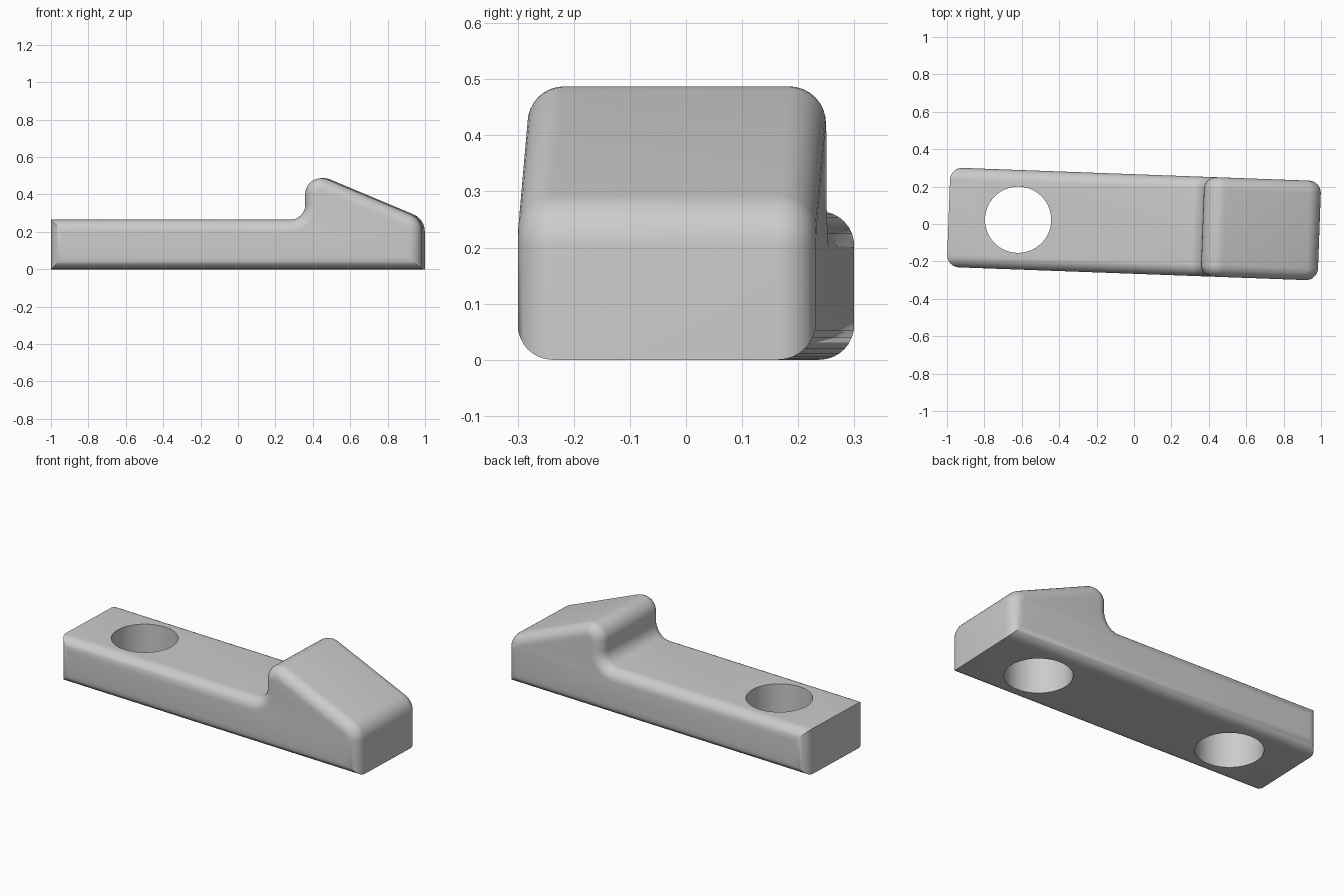
import bpy, bmesh, math
from mathutils import Vector, Matrix

cube = bpy.data.objects.get("Cube")
if cube:
    bpy.data.objects.remove(cube, do_unlink=True)

HALF_LENGTH, HALF_WIDTH, SLAB = 0.992, 0.266, 0.265
EDGE = 0.065                      # rounding of the side edges
HOLE_X, HOLE_R = 0.62, 0.177
TILT = Matrix.Rotation(math.radians(-2.1), 4, "Z")

steel = bpy.data.materials.new("plain grey")
steel.use_nodes = True
steel.diffuse_color = (0.6, 0.6, 0.6, 1)
steel.node_tree.nodes["Principled BSDF"].inputs["Base Color"].default_value = (0.6, 0.6, 0.6, 1)


def rounded(corners, steps=10):
    """Replace each corner (x, z, radius) by an arc."""
    out = []
    for i, (x, z, r) in enumerate(corners):
        p = Vector((x, z))
        if r == 0:
            out.append(p)
            continue
        a = (Vector(corners[i - 1][:2]) - p).normalized()
        b = (Vector(corners[(i + 1) % len(corners)][:2]) - p).normalized()
        half = a.angle(b) / 2
        centre = p + (a + b).normalized() * r / math.sin(half)
        start = p + a * r / math.tan(half) - centre
        end = p + b * r / math.tan(half) - centre
        sweep = start.angle(end)
        for k in range(steps + 1):
            t = k / steps
            arc = start * math.sin((1 - t) * sweep) + end * math.sin(t * sweep)
            out.append(centre + arc / math.sin(sweep))
    return out


def inset(points, d):
    """Move a clockwise outline inwards by d with mitred corners."""
    out = []
    for i, p in enumerate(points):
        e = (p - points[i - 1]).normalized()
        f = (points[(i + 1) % len(points)] - p).normalized()
        n, m = Vector((e.y, -e.x)), Vector((f.y, -f.x))
        out.append(p + (n + m) * d / (1 + n.dot(m)))
    return out


# Side outline: flat bar, concave step, sloping nose
outline = rounded([
    (-HALF_LENGTH, 0, 0), (-HALF_LENGTH, SLAB, 0), (0.367, SLAB, 0.08),
    (0.367, 0.53, 0.085), (HALF_LENGTH, 0.268, 0.1), (HALF_LENGTH, 0, 0)])

# Clamp body: outline rings across the width, shrinking round the side edges
steps = 8
angles = [math.pi / 2 * k / steps for k in range(steps + 1)]
rings = [(EDGE * (1 - math.sin(a)), -HALF_WIDTH + EDGE * (1 - math.cos(a))) for a in angles]
rings += [(d, -y) for d, y in reversed(rings)]
bm = bmesh.new()
loops = [[bm.verts.new((p.x, y, p.y)) for p in inset(outline, d)] for d, y in rings]
count = len(outline)
for low, high in zip(loops, loops[1:]):
    for i in range(count):
        j = (i + 1) % count
        bm.faces.new((low[i], low[j], high[j], high[i]))
bm.faces.new(loops[0])
bm.faces.new(loops[-1])
bmesh.ops.recalc_face_normals(bm, faces=bm.faces)
mesh = bpy.data.meshes.new("clamp_body")
bm.to_mesh(mesh)
bm.free()
mesh.materials.append(steel)
body = bpy.data.objects.new("clamp_body", mesh)
bpy.context.collection.objects.link(body)


def drill(x, bottom, top):
    """Cut a round vertical hole into the body."""
    bpy.ops.mesh.primitive_cylinder_add(
        vertices=64, radius=HOLE_R, depth=top - bottom, location=(x, 0, (top + bottom) / 2))
    cutter = bpy.context.object
    cutter.name = "hole_cutter"
    cutter.hide_render = True
    cutter.data.materials.append(steel)
    bpy.context.view_layer.update()
    cut = body.modifiers.new("hole", "BOOLEAN")
    cut.operation, cut.solver, cut.object = "DIFFERENCE", "EXACT", cutter
    bpy.ops.object.select_all(action="DESELECT")
    body.select_set(True)
    bpy.context.view_layer.objects.active = body
    bpy.ops.object.modifier_apply(modifier=cut.name)
    bpy.data.objects.remove(cutter, do_unlink=True)


drill(-HOLE_X, -0.1, 0.4)         # through hole in the bar
drill(HOLE_X, -0.1, SLAB)         # blind hole under the nose

body.data.transform(TILT)
bpy.ops.object.shade_smooth_by_angle(angle=math.radians(30))
